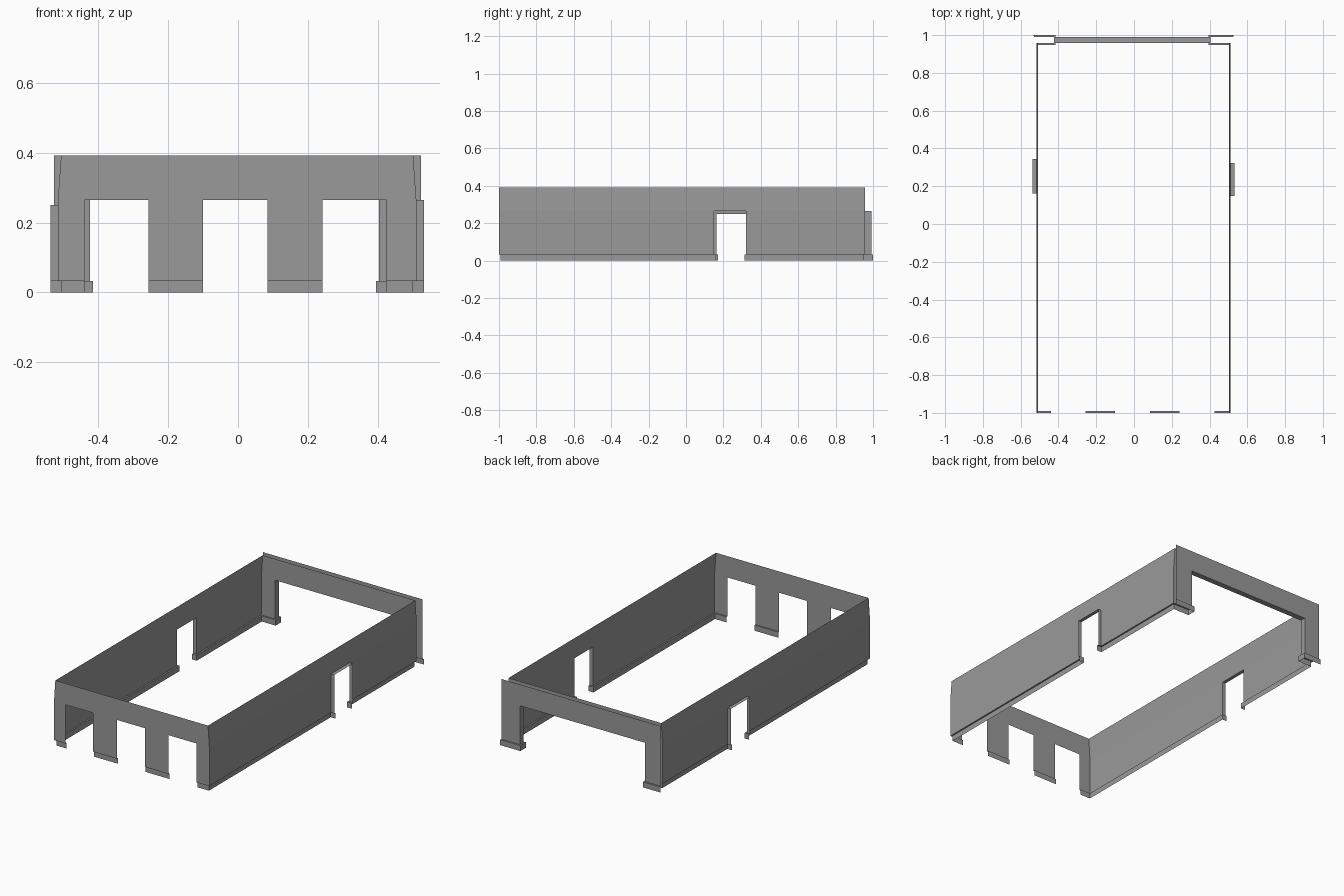
import bpy, bmesh
from mathutils import Vector

if "Cube" in bpy.data.objects:
    bpy.data.objects.remove(bpy.data.objects["Cube"], do_unlink=True)

GREY = bpy.data.materials.new("wall grey")
GREY.use_nodes = True
COLOUR = (0.32, 0.32, 0.32, 1)
GREY.diffuse_color = COLOUR
GREY.node_tree.nodes["Principled BSDF"].inputs["Base Color"].default_value = COLOUR

TOP, HEAD, BASE = 0.392, 0.265, 0.033      # wall top, opening top, skirting top
INSET, LEAN = 0.009, 0.009                 # skirting depth, inward lean of walls
LEFT, RIGHT, FRONT, BACK = 0.511, -0.516, -1.0, 0.957


def panel(p, q, z0, z1):
    """Upright sheet between two plan points."""
    return [(*p, z0), (*q, z0), (*q, z1), (*p, z1)]


def flat(p, q, z):
    """Level sheet between two opposite plan corners."""
    return [(p[0], p[1], z), (q[0], p[1], z), (q[0], q[1], z), (p[0], q[1], z)]


def skirting(p, q, normal, start=0.0, end=0.0):
    """Ledge and upright board standing off a wall run."""
    p, q, n = Vector(p), Vector(q), Vector(normal) * INSET
    d = (q - p).normalized()
    a, b = p + n - d * start, q + n + d * end
    ledge = [(*p, BASE), (*q, BASE), (*b, BASE), (*a, BASE)]
    return [ledge, panel(a, b, 0, BASE)]


def build(name, quads, lean=False):
    bm = bmesh.new()
    for quad in quads:
        bm.faces.new([bm.verts.new(v) for v in quad])
    bmesh.ops.remove_doubles(bm, verts=bm.verts, dist=0.0005)
    if lean:
        for v in bm.verts:
            if v.co.z > TOP - 0.01 and abs(v.co.x) > 0.5:
                v.co.x -= LEAN if v.co.x > 0 else -LEAN
    mesh = bpy.data.meshes.new(name)
    bm.to_mesh(mesh)
    bm.free()
    mesh.materials.append(GREY)
    bpy.context.collection.objects.link(bpy.data.objects.new(name, mesh))


# Front wall: four posts carrying a header, with three openings
posts = [(RIGHT, -0.44), (-0.257, -0.1), (0.084, 0.242), (0.425, LEFT)]
wall, boards = [], []
for i, (a, b) in enumerate(posts):
    p, q = (a, FRONT), (b, FRONT)
    wall += [panel(p, q, BASE, HEAD), panel(p, q, HEAD, TOP)]
    boards += skirting(p, q, (0, 1), -INSET if i == 0 else 0, -INSET if i == 3 else 0)
    if i < 3:
        wall.append(panel(q, (posts[i + 1][0], FRONT), HEAD, TOP))
build("front_wall", wall, True)
build("front_skirting", boards)

# Side walls: one doorway each, its reveal reaching outward
for name, x, outer, y0, y1, head in (("left", LEFT, 0.533, 0.149, 0.322, HEAD),
                                    ("right", RIGHT, -0.537, 0.162, 0.343, 0.25)):
    inward = (-1 if x > 0 else 1, 0)
    wall, boards = [], []
    for a, b in ((FRONT, y0), (y1, BACK)):
        wall += [panel((x, a), (x, b), BASE, head), panel((x, a), (x, b), head, TOP)]
    wall.append(panel((x, y0), (x, y1), head, TOP))
    wall.append(flat((x, y0), (outer, y1), head))
    boards += skirting((x, FRONT), (x, y0), inward, -INSET, INSET)
    boards += skirting((x, y1), (x, BACK), inward, INSET, -INSET)
    for y, facing in ((y0, 1), (y1, -1)):
        wall.append(panel((x, y), (outer, y), BASE, head))
        boards += skirting((x, y), (outer, y), (0, facing), INSET, 0)
    build(name + "_wall", wall, True)
    build(name + "_skirting", boards)

# Back wall: inner and outer skins joined by the reveal of one wide opening
x0, x1, OUTER = -0.424, 0.404, 0.991
inner, outer, reveal, boards = [], [], [], []
for skin, y, ends, facing in ((inner, BACK, (RIGHT, LEFT), -1),
                              (outer, OUTER, (-0.528, 0.524), 1)):
    for a, b in ((ends[0], x0), (x1, ends[1])):
        skin += [panel((a, y), (b, y), BASE, HEAD), panel((a, y), (b, y), HEAD, TOP)]
    skin.append(panel((x0, y), (x1, y), HEAD, TOP))
    corner = -INSET if facing < 0 else 0.005
    boards += skirting((ends[0], y), (x0, y), (0, facing), corner, INSET)
    boards += skirting((x1, y), (ends[1], y), (0, facing), INSET, corner)
for x, facing in ((x0, 1), (x1, -1)):
    reveal.append(panel((x, BACK), (x, OUTER), BASE, HEAD))
    boards += skirting((x, BACK), (x, OUTER), (facing, 0), INSET, INSET)
reveal.append(flat((x0, BACK), (x1, OUTER), HEAD))
build("back_wall_inner", inner, True)
build("back_wall_outer", outer)
build("back_opening_reveal", reveal)
build("back_skirting", boards)
